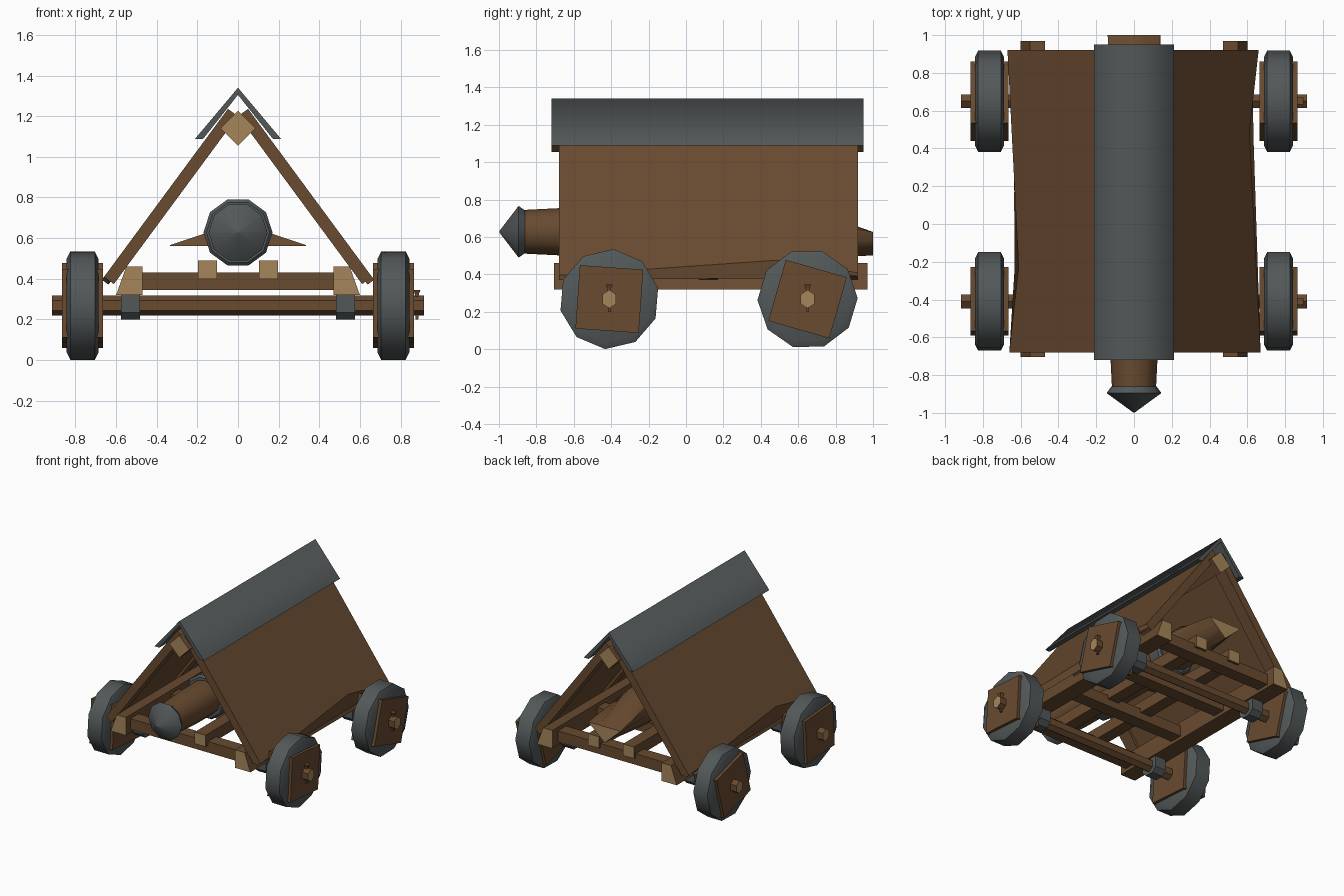
import bpy, bmesh
from math import sin, cos, pi, radians

if "Cube" in bpy.data.objects:
    bpy.data.objects.remove(bpy.data.objects["Cube"])


def material(name, rgb):
    m = bpy.data.materials.new(name)
    m.use_nodes = True
    m.diffuse_color = (*rgb, 1)
    m.node_tree.nodes["Principled BSDF"].inputs["Base Color"].default_value = (*rgb, 1)
    return m


WOOD = material("brown wood", (0.138, 0.069, 0.029))
CUT = material("cut wood", (0.38, 0.235, 0.1))
IRON = material("grey iron", (0.085, 0.097, 0.099))


def loft(name, rings, mat, end=None, smooth=False):
    """Skin a list of equal-length point rings and cap both ends."""
    bm = bmesh.new()
    vs = [[bm.verts.new(p) for p in ring] for ring in rings]
    n = len(vs[0])
    for a, b in zip(vs, vs[1:]):
        for i in range(n):
            j = (i + 1) % n
            bm.faces.new((a[i], a[j], b[j], b[i]))
    for ring in (vs[0], vs[-1]):
        bm.faces.new(ring).material_index = 1 if end else 0
    bmesh.ops.recalc_face_normals(bm, faces=bm.faces)
    me = bpy.data.meshes.new(name)
    bm.to_mesh(me)
    bm.free()
    me.materials.append(mat)
    if end:
        me.materials.append(end)
    ob = bpy.data.objects.new(name, me)
    bpy.context.collection.objects.link(ob)
    if smooth:
        bpy.ops.object.select_all(action="DESELECT")
        ob.select_set(True)
        bpy.context.view_layer.objects.active = ob
        bpy.ops.object.shade_smooth_by_angle(angle=radians(42))
    return ob


def along_y(name, pts, y0, y1, mat=WOOD, end=None):
    return loft(name, [[(x, y, z) for x, z in pts] for y in (y0, y1)], mat, end)


def along_x(name, pts, x0, x1, mat=WOOD, end=None):
    return loft(name, [[(x, y, z) for y, z in pts] for x in (x0, x1)], mat, end)


def rect(a0, a1, b0, b1):
    return [(a0, b0), (a1, b0), (a1, b1), (a0, b1)]


def ngon(n, r, ca=0, cb=0, turn=0, squash=1):
    return [(ca + squash * r * cos(turn + 2 * pi * i / n), cb + r * sin(turn + 2 * pi * i / n))
            for i in range(n)]


# Roof walls: sloping boards, the outer lower edge hewn away, with rafters inside
DX, DZ = -0.594, 0.805
TOP = 1.045


def slope(side, y, t, depth):
    x = 0.67 + DX * t - DZ * depth
    z = 0.395 + DZ * t + DX * depth
    return (side * x, y, z)


def slab(name, side, outer, inner, d0, d1):
    loft(name, [[slope(side, y, t, d) for y, t in outline]
                for outline, d in ((outer, d0), (inner, d1))], WOOD)


for side, label, dip_y, front_t, back_t in ((1, "left", 0.48, 0, 0.017),
                                            (-1, "right", -0.23, 0.017, 0)):
    outer, inner = [[(-0.68, front_t), (dip_y, dip_t), (0.92, back_t), (0.92, TOP), (-0.68, TOP)]
                    for dip_t in (0.1, 0.01)]
    slab(label + "_roof_wall", side, outer, inner, 0, 0.04)
    for i, y in enumerate((-0.68, 0.07, 0.82)):
        beam = rect(y, y + 0.1, 0.018, TOP)
        slab(f"{label}_rafter_{i}", side, beam, beam, 0.03, 0.06)

# Ridge cap and ridge beam
cap = along_y("ridge_cap", [(-0.212, 1.088), (0, 1.34), (0.212, 1.088), (0.172, 1.088),
                            (0, 1.305), (-0.172, 1.088)], -0.72, 0.95, IRON)
for face in cap.data.polygons[:2]:
    face.use_smooth = True
along_y("ridge_beam", ngon(4, 0.086, 0, 1.141), -0.72, 0.95, WOOD, CUT)

# Base frame
for side, label in ((1, "left"), (-1, "right")):
    along_y(label + "_base_beam",
            [(side * x, z) for x, z in ((0.47, 0.32), (0.6, 0.32), (0.55, 0.46), (0.47, 0.46))],
            -0.705, 0.97, WOOD, CUT)
    x = side * 0.15
    along_y(label + "_ram_rail", rect(x - 0.047, x + 0.047, 0.4, 0.49), -0.68, 0.92, WOOD, CUT)
for i, y in enumerate((-0.6, -0.1, 0.37, 0.85)):
    along_x(f"cross_beam_{i}", rect(y - 0.05, y + 0.05, 0.345, 0.43), -0.48, 0.48)

# Ram log: round at the front, hewn to a triangular tail
AXIS = 0.628


def circle_y(y, r, n=10, turn=0):
    return [(x, y, z) for x, z in ngon(n, r, 0, AXIS, turn)]


tail = []
for i in range(12):
    a = 2 * pi * i / 12
    r = 0.07 / cos(a % (2 * pi / 3) - pi / 3)
    tail.append((1.15 * r * sin(a), 1.0, 0.585 - 0.6 * r * cos(a)))
log = [circle_y(y, r, 12, -pi / 2) for y, r in ((-0.9, 0.115), (-0.6, 0.13), (0.6, 0.14))]
loft("ram_log", log + [tail], WOOD, CUT, True)
loft("ram_head", [circle_y(-0.86, 0.12), circle_y(-0.895, 0.145), circle_y(-0.998, 0.004)],
     IRON, None, True)
for i, y in enumerate((-0.35, 0.4)):
    loft(f"ram_band_{i}", [circle_y(y - 0.06, 0.155), circle_y(y - 0.045, 0.17),
                           circle_y(y + 0.045, 0.17), circle_y(y + 0.06, 0.155)],
         IRON, None, True)

# Pointed handles through the log
for side, label in ((1, "left"), (-1, "right")):
    root = [(side * 0.08, 0.0, 0.56), (side * 0.08, 0.1, 0.56), (side * 0.08, 0.05, 0.65)]
    tip = [(side * 0.335, 0.045, 0.56), (side * 0.335, 0.055, 0.56), (side * 0.335, 0.05, 0.566)]
    loft(label + "_handle", [root, tip], WOOD)

# Axles, brackets, wheels and pins
HUB = 0.268
for end, y, turn in (("front", -0.41, radians(-4)), ("back", 0.65, radians(-16))):
    along_x(end + "_axle", ngon(6, 0.05, y, HUB, pi / 6, 0.85), -0.915, 0.915, WOOD, CUT)
    for side, label in ((1, "left"), (-1, "right")):
        name = f"{end}_{label}"
        bx = side * 0.53
        along_x(name + "_bracket",
                [(y - 0.07, 0.34), (y - 0.07, 0.235), (y - 0.035, 0.2), (y + 0.035, 0.2),
                 (y + 0.07, 0.235), (y + 0.07, 0.34)], bx - 0.047, bx + 0.047, IRON)
        cx = side * 0.765
        rim = [[(cx + dx, a, b) for a, b in ngon(10, r, y, HUB, turn + 0.3)]
               for dx, r in ((-0.078, 0.232), (-0.06, 0.268), (0.06, 0.268), (0.078, 0.232))]
        loft(name + "_tyre", rim, IRON, None, True)
        along_x(name + "_wheel_board", ngon(4, 0.24, y, HUB, turn + pi / 4),
                cx - 0.1, cx + 0.1)
    loft(end + "_pin", [[(0.88 + a, y + b, z) for a, b in ngon(4, r, 0, 0, pi / 4)]
                        for z, r in ((0.2, 0.01), (0.325, 0.014), (0.345, 0.026))], WOOD)
